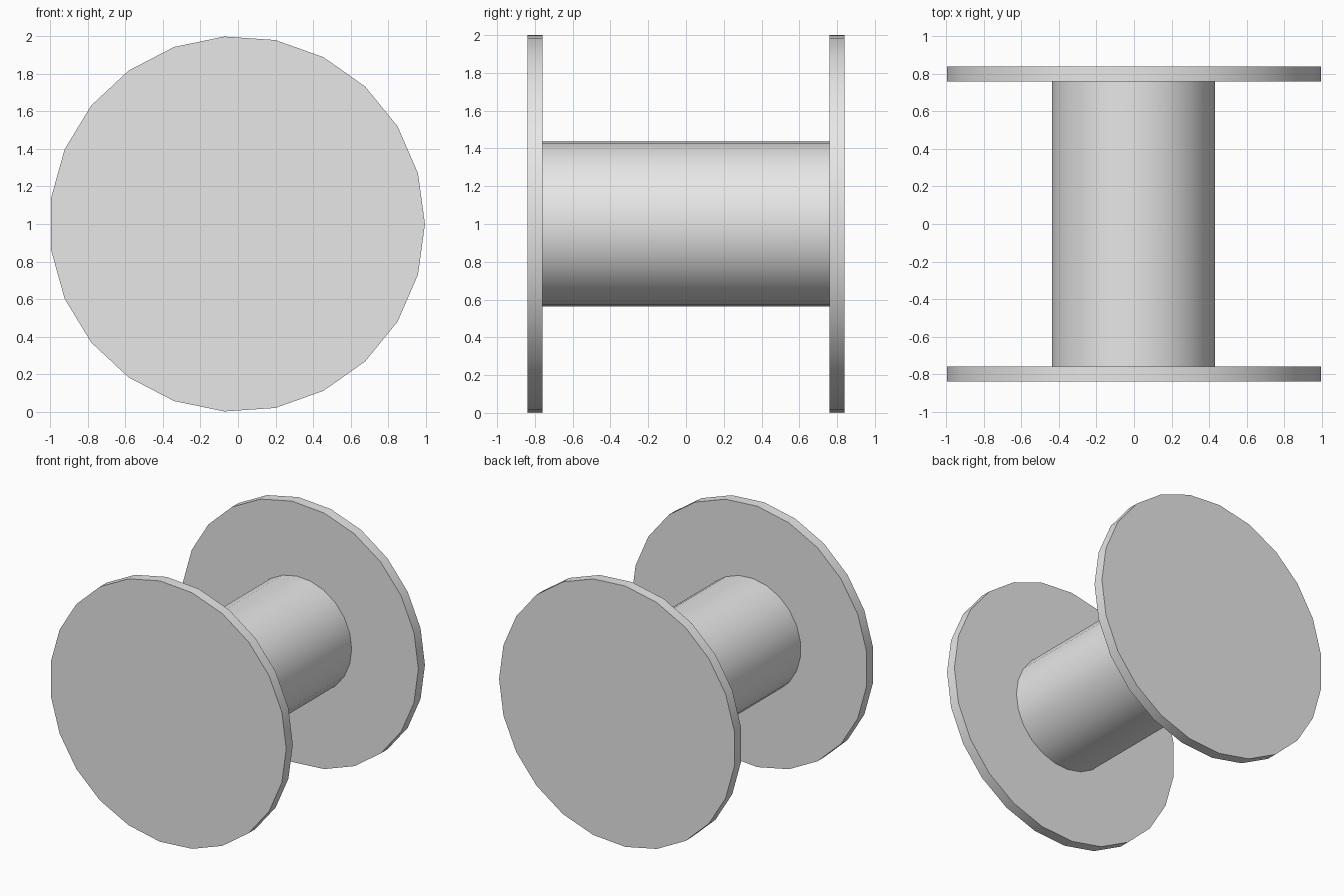
import bpy
import bmesh
from math import cos, sin, tau, radians

default_cube = bpy.data.objects.get("Cube")
if default_cube:
    bpy.data.objects.remove(default_cube, do_unlink=True)

SIDES = 23
CENTRE_X, CENTRE_Z = -0.005, 1.0

# One plain grey for the whole spool
grey = bpy.data.materials.new("light_grey")
grey.use_nodes = True
colour = (0.8, 0.8, 0.8, 1)
grey.diffuse_color = colour
grey.node_tree.nodes["Principled BSDF"].inputs["Base Color"].default_value = colour


def disc(name, radius, y_front, y_back):
    """Closed cylinder along y with one corner pointing to +x."""
    bm = bmesh.new()
    ring = [bm.verts.new((CENTRE_X + radius * cos(tau * i / SIDES), y_front,
                          CENTRE_Z + radius * sin(tau * i / SIDES)))
            for i in range(SIDES)]
    cap = bm.faces.new(ring)
    ext = bmesh.ops.extrude_face_region(bm, geom=[cap], use_keep_orig=True)
    moved = [v for v in ext["geom"] if isinstance(v, bmesh.types.BMVert)]
    bmesh.ops.translate(bm, verts=moved, vec=(0, y_back - y_front, 0))
    bmesh.ops.recalc_face_normals(bm, faces=bm.faces)
    mesh = bpy.data.meshes.new(name)
    bm.to_mesh(mesh)
    bm.free()
    mesh.materials.append(grey)
    obj = bpy.data.objects.new(name, mesh)
    bpy.context.collection.objects.link(obj)
    # Smooth round the rim, crisp at the flat ends
    bpy.ops.object.select_all(action="DESELECT")
    obj.select_set(True)
    bpy.context.view_layer.objects.active = obj
    bpy.ops.object.shade_smooth_by_angle(angle=radians(30))
    return obj


# End flanges and the drum between them
disc("front_flange", 1.002, -0.84, -0.76)
disc("back_flange", 1.002, 0.76, 0.84)
disc("drum", 0.437, -0.76, 0.76)
